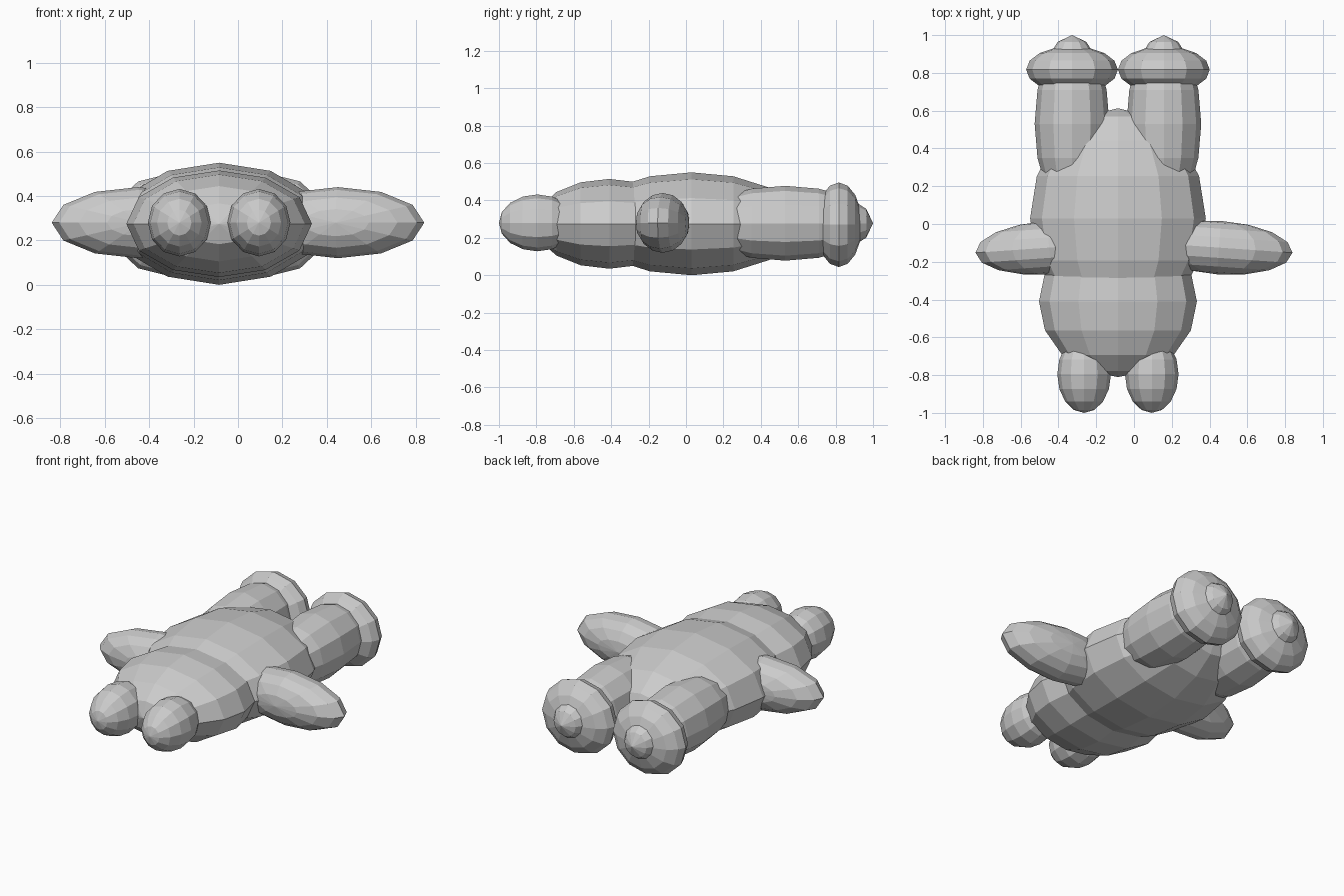
import bpy
from math import radians

if "Cube" in bpy.data.objects:
    bpy.data.objects.remove(bpy.data.objects["Cube"])

MID_X = -0.085   # symmetry plane of the body, head, ears and legs
MID_Z = 0.275


def blob(name, center, radii, turn=0.0):
    """Faceted ellipsoid with its poles along y; radii are given as x, y, z."""
    bpy.ops.mesh.primitive_uv_sphere_add(segments=12, ring_count=8, radius=1)
    ob = bpy.context.object
    ob.name = name
    rx, ry, rz = radii
    ob.scale = (rx, rz, ry)
    ob.rotation_euler = (radians(90), 0, radians(turn))
    ob.location = center
    return ob


# Torso and head
blob("body", (MID_X, 0.03, MID_Z), (0.465, 0.583, 0.275))
blob("head", (MID_X, -0.41, MID_Z), (0.418, 0.40, 0.24))

for side, s in (("left", -1), ("right", 1)):
    # Ears
    blob(f"{side}_ear", (MID_X + s * 0.179, -0.795, 0.28), (0.142, 0.205, 0.152))
    # Arms, slightly tilted towards the head
    blob(f"{side}_arm", (s * 0.45, -0.125, 0.28), (0.39, 0.142, 0.16), turn=-s * 4)
    # Legs, whose tips poke through the feet
    leg_x = MID_X + s * 0.243
    blob(f"{side}_leg", (leg_x, 0.53, 0.278), (0.198, 0.47, 0.20))
    blob(f"{side}_foot", (leg_x, 0.817, 0.27), (0.243, 0.124, 0.226))
